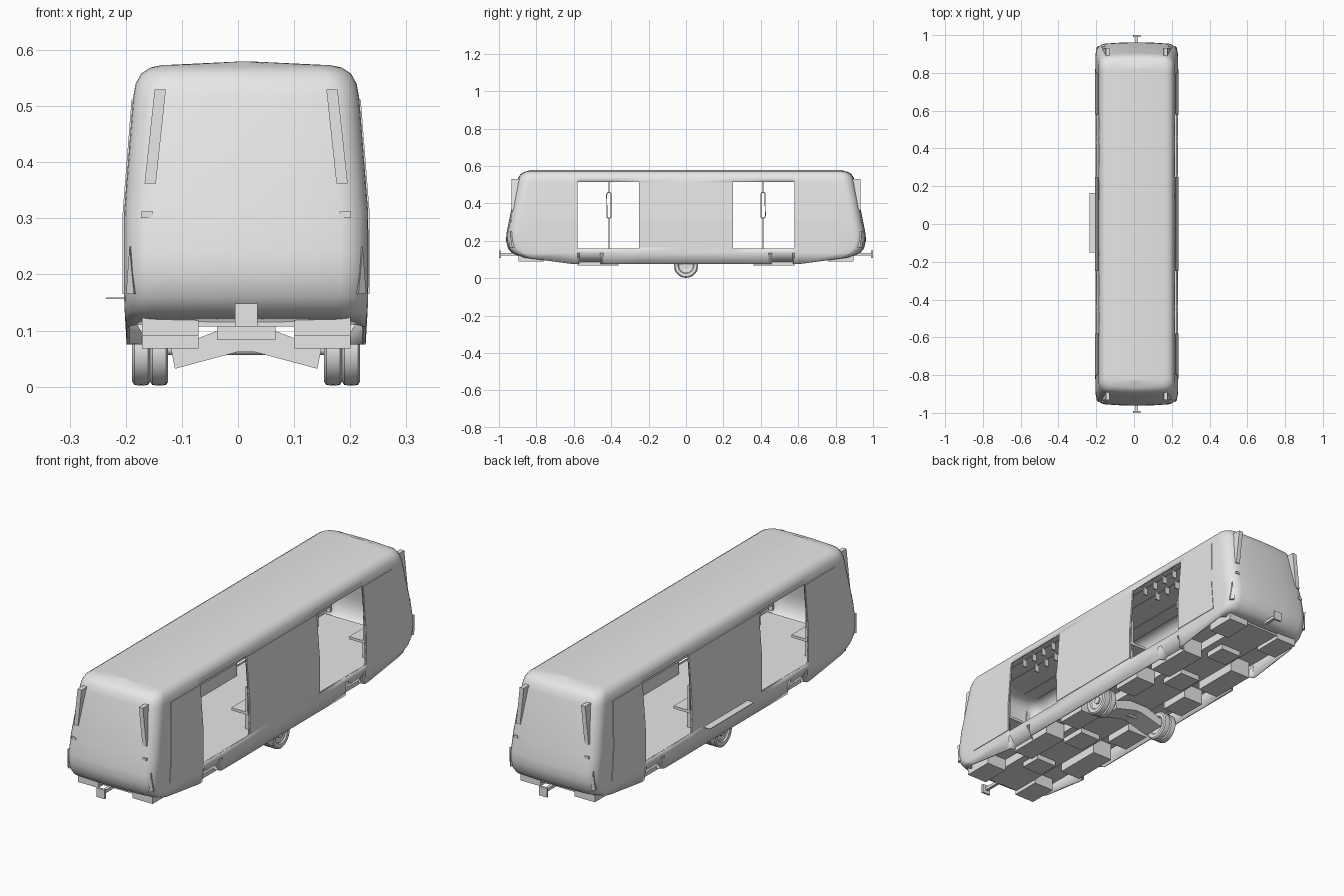
import bpy, bmesh, math

if "Cube" in bpy.data.objects:
    bpy.data.objects.remove(bpy.data.objects["Cube"])

X0 = 0.0145  # body centre line, shifted because of the boarding plate on one side
grey = bpy.data.materials.new("light_grey")
grey.diffuse_color = (0.8, 0.8, 0.8, 1)
grey.use_nodes = True
grey.node_tree.nodes["Principled BSDF"].inputs["Base Color"].default_value = grey.diffuse_color


def make(name, verts, faces, smooth=False, thick=0, fix=True):
    me = bpy.data.meshes.new(name)
    me.from_pydata([(x + X0, y, z) for x, y, z in verts], [], faces)
    if fix:
        bm = bmesh.new()
        bm.from_mesh(me)
        bmesh.ops.recalc_face_normals(bm, faces=bm.faces)
        bm.to_mesh(me)
        bm.free()
    me.materials.append(grey)
    if smooth:
        me.shade_smooth()
        me.set_sharp_from_angle(angle=math.radians(35))
    ob = bpy.data.objects.new(name, me)
    bpy.context.collection.objects.link(ob)
    if thick:
        mod = ob.modifiers.new("thickness", "SOLIDIFY")
        mod.thickness = thick
        mod.offset = -1
    return ob


def prism(name, a, b):
    """Closed solid between two matching outlines."""
    n = len(a)
    faces = [tuple(range(n)), tuple(range(n, 2 * n))]
    faces += [(i, (i + 1) % n, n + (i + 1) % n, n + i) for i in range(n)]
    return make(name, list(a) + list(b), faces)


def box(name, xs, ys, zs):
    def rect(z):
        return [(xs[0], ys[0], z), (xs[1], ys[0], z), (xs[1], ys[1], z), (xs[0], ys[1], z)]
    return prism(name, rect(zs[0]), rect(zs[1]))


def tube(name, pts, rad, closed=False):
    cu = bpy.data.curves.new(name, "CURVE")
    cu.dimensions = "3D"
    cu.bevel_depth = rad
    cu.bevel_resolution = 1
    cu.use_fill_caps = True
    sp = cu.splines.new("POLY")
    sp.points.add(len(pts) - 1)
    for p, (x, y, z) in zip(sp.points, pts):
        p.co = (x + X0, y, z, 1)
    sp.use_cyclic_u = closed
    cu.materials.append(grey)
    ob = bpy.data.objects.new(name, cu)
    bpy.context.collection.objects.link(ob)


def lathe(name, prof, cy, cz, seg=32):
    """Spin an (x, radius) loop round an axle along x."""
    n = len(prof)
    verts = [(x, cy + r * math.cos(t), cz + r * math.sin(t))
             for t in (2 * math.pi * i / seg for i in range(seg)) for x, r in prof]
    faces = [(i * n + j, i * n + (j + 1) % n,
              (i + 1) % seg * n + (j + 1) % n, (i + 1) % seg * n + j)
             for i in range(seg) for j in range(n)]
    make(name, verts, faces, smooth=True)


# Body shell: stacked rounded rings (height, half width, half length, corner radius)
RINGS = [(.075, .213, .885, .05), (.135, .2165, .932, .05), (.16, .2175, .952, .05),
         (.20, .2178, .962, .05), (.24, .2178, .96, .05), (.31, .2175, .946, .05),
         (.515, .2015, .905, .05), (.54, .197, .896, .05), (.558, .187, .883, .045),
         (.569, .17, .865, .04), (.573, .15, .845, .03), (.58, .003, .83, .001)]
SIDE_Y = [.815, .6, .58, .57, .46, .44, .25]


def ring_points(z, w, l, r, lowest):
    q = [(0, l), ((w - r) / 2, l)]
    q += [(w - r + r * math.sin(k * math.pi / 12), l - r + r * math.cos(k * math.pi / 12))
          for k in range(7)]
    q = [(x, y - .012 * (x / w) ** 2) for x, y in q]
    q += [(w, min(y, l - r - .013)) for y in SIDE_Y]
    half = [(x, -y) for x, y in q] + [(w, 0)] + q[::-1]
    full = half + [(-x, y) for x, y in half[-2:0:-1]]
    out = []
    for x, y in full:
        zz = z
        if lowest:
            zz += max(0, abs(y) - .6) * .133      # skirt rises to the ends
            if .45 < abs(y) < .575:
                x *= .84                          # slanted notches in the skirt
        out.append((x, y, zz))
    return out


rings = [ring_points(*r, i == 0) for i, r in enumerate(RINGS)]
n = len(rings[0])
faces = []
for k in range(len(rings) - 1):
    for i in range(n):
        j = (i + 1) % n
        ym = abs(rings[k][i][1] + rings[k][j][1]) / 2
        doorway = .16 <= RINGS[k][0] < .515 and .25 < ym < .58
        if not doorway:
            faces.append((k * n + i, k * n + j, (k + 1) * n + j, (k + 1) * n + i))
faces.append(tuple((len(rings) - 1) * n + i for i in range(n)))
make("body_shell", sum(rings, []), faces, smooth=True, thick=.006, fix=False)


# Side panels between the doorways, following the lean of the wall
def side_panel(name, s, lower, upper):
    verts, levels = [], [(.165, .2175), (.31, .2175), (.512, .2017)]
    for off in (.0025, -.004):
        for z, w in levels:
            t = (z - .165) / .347
            for a, b in zip(lower, upper):
                verts.append((s * (w + off), a + (b - a) * t, z))
    loop = [0, 1, 3, 5, 4, 2]
    faces = [(0, 1, 3, 2), (2, 3, 5, 4), (6, 7, 9, 8), (8, 9, 11, 10)]
    faces += [(loop[i], loop[(i + 1) % 6], loop[(i + 1) % 6] + 6, loop[i] + 6) for i in range(6)]
    make(name, verts, faces)


for s in (-1, 1):
    side_panel("middle_panel", s, (-.25, .25), (-.25, .25))
    for e in (-1, 1):
        side_panel("end_panel", s, (e * .58, e * .82), (e * .58, e * .79))

# Floor and boarding plate
box("floor", (-.21, .21), (-.9, .9), (.145, .158))
box("boarding_plate", (-.2495, -.2), (-.15, .165), (.156, .159))

# Interior: benches, rails, hanging handles, poles
for s in (-1, 1):
    for a, b in ((-.24, .24), (.6, .82), (-.82, -.6)):
        box("bench_seat", sorted((s * .12, s * .205)), (a, b), (.245, .257))
        box("bench_back", sorted((s * .19, s * .2)), (a, b), (.257, .37))
        box("bench_support", sorted((s * .16, s * .2)), (a + .04, b - .04), (.158, .245))
    for x in (.06, .13):
        tube("ceiling_rail", [(s * x, -.8, .55), (s * x, .8, .55)], .003)
        for e in (-1, 1):
            for i in range(6):
                y = e * (.25 + .065 * i)
                box("hanging_handle", (s * x - .011, s * x + .011), (y - .003, y + .003), (.517, .555))

for e in (-1, 1):
    y = e * .412
    tube("pole_lower", [(0, y, .158), (0, y, .32)], .003)
    tube("pole_upper", [(0, y, .46), (0, y, .565)], .003)
    loop = []
    for i in range(16):
        t = 2 * math.pi * i / 16
        cz = .447 if math.sin(t) > 0 else .333
        loop.append((0, y + .012 * math.cos(t), cz + .012 * math.sin(t)))
    tube("pole_loop", loop, .003, closed=True)

# End fittings: couplers, tapered fins, lamps
for e in (-1, 1):
    box("coupler_shaft", (-.007, .007), sorted((e * .7, e * .99)), (.121, .135))
    box("coupler_plate", (-.02, .02), sorted((e * .99, e * 1.0)), (.107, .148))
    for s in (-1, 1):
        def outline(top, bottom):
            return [(s * top, e * .932, .53), (s * top, e * .885, .53),
                    (s * bottom, e * .915, .362), (s * bottom, e * .932, .362)]
        prism("corner_fin", outline(.143, .161), outline(.163, .181))
        box("small_lamp", sorted((s * .166, s * .187)), sorted((e * .915, e * .942)), (.301, .312))
        prism("corner_marker",
              [(s * .20, e * .944, .165), (s * .214, e * .93, .165), (s * .208, e * .94, .25)],
              [(s * .19, e * .91, .165), (s * .205, e * .90, .165), (s * .20, e * .91, .25)])

# Underframe: pan, side equipment boxes and central boxes
box("under_pan", (-.085, .085), (-.89, .89), (.107, .146))
for e in (-1, 1):
    for y0, y1 in ((.28, .4), (.58, .68)):
        box("central_box", (-.052, .052), sorted((e * y0, e * y1)), (.083, .108))
    for s in (-1, 1):
        for y0, y1, z in ((.12, .26, .075), (.36, .58, .068), (.76, .895, .09)):
            box("equipment_box", sorted((s * .085, s * .186)), sorted((e * y0, e * y1)), (z, .146))

# Axle: bent beam and paired wheels
beam = [(-.134, .068), (-.127, .032), (-.015, .062), (.015, .062), (.127, .032), (.134, .068),
        (.05, .1), (-.05, .1)]
prism("axle_beam", [(x, -.05, z) for x, z in beam], [(x, .05, z) for x, z in beam])
tube("axle", [(-.19, 0, .067), (.19, 0, .067)], .012)
for s in (-1, 1):
    for c in (.155, .187):
        tyre = [(-.015, .042), (-.016, .058), (-.012, .064), (0, .065), (.012, .064),
                (.016, .058), (.015, .042), (.009, .038), (.005, .012), (-.005, .012), (-.009, .038)]
        lathe("wheel", [(s * c + x, r) for x, r in tyre], 0, .067)
    lathe("hub", [(s * .16, .001), (s * .16, .018), (s * .199, .016), (s * .201, .001)], 0, .067, 16)
